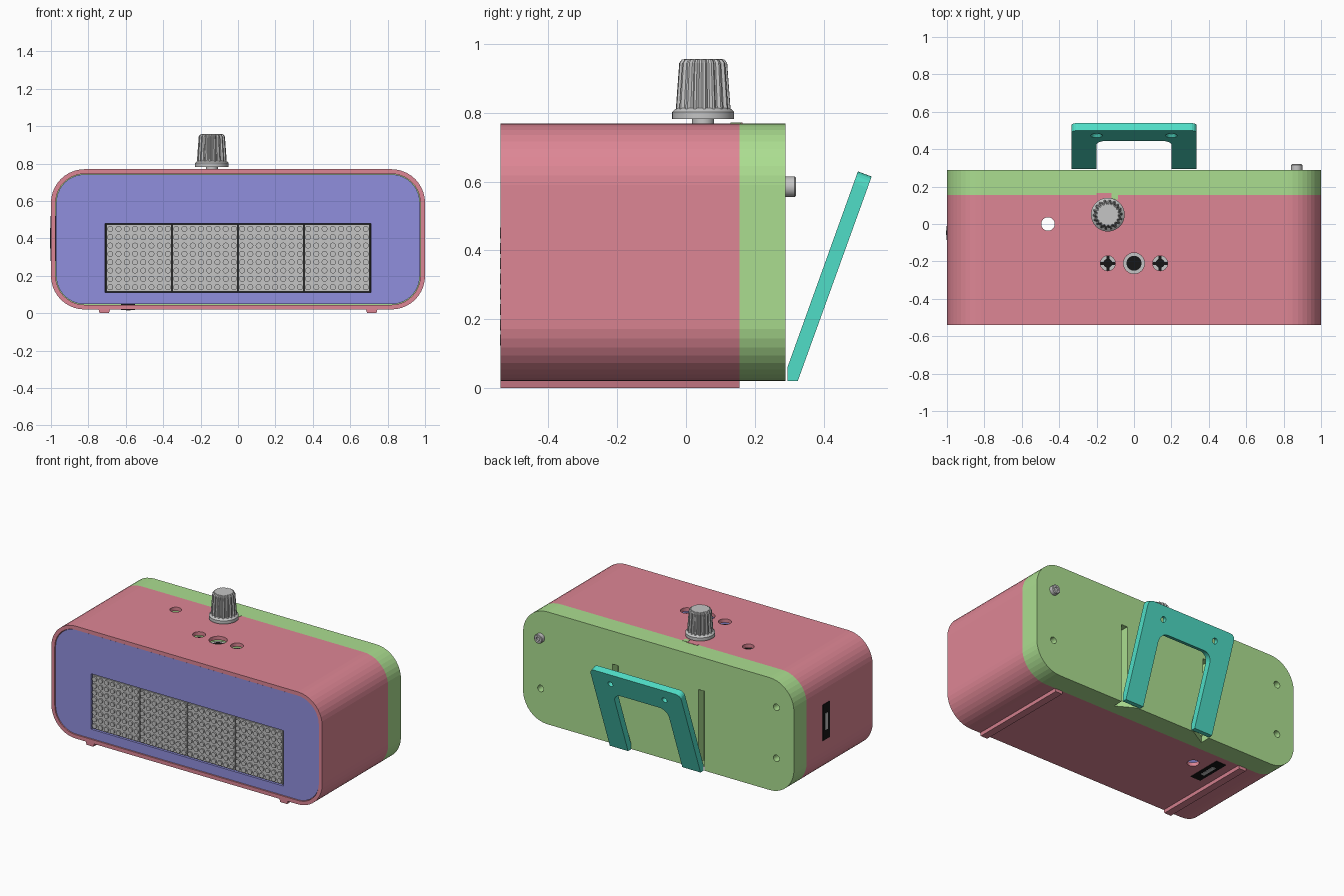
import bpy, bmesh
from math import sin, cos, pi, radians
from mathutils import Matrix

if "Cube" in bpy.data.objects:
    bpy.data.objects.remove(bpy.data.objects["Cube"])


def material(name, r, g, b):
    m = bpy.data.materials.new(name)
    m.use_nodes = True
    m.diffuse_color = (r, g, b, 1)
    m.node_tree.nodes["Principled BSDF"].inputs["Base Color"].default_value = (r, g, b, 1)
    return m


PINK = material("pink", 0.73, 0.24, 0.30)
GREEN = material("green", 0.41, 0.73, 0.28)
BLUE = material("blue", 0.28, 0.275, 0.73)
TEAL = material("teal", 0.08, 0.73, 0.57)
GREY = material("grey", 0.56, 0.56, 0.56)
BLACK = material("black", 0.008, 0.008, 0.008)


def finish(name, bm, mat):
    bmesh.ops.recalc_face_normals(bm, faces=bm.faces)
    mesh = bpy.data.meshes.new(name)
    bm.to_mesh(mesh)
    bm.free()
    ob = bpy.data.objects.new(name, mesh)
    bpy.context.collection.objects.link(ob)
    if mat:
        mesh.materials.append(mat)
    return ob


def rounded(x0, x1, z0, z1, r, seg=10):
    """Outline of a rectangle with rounded corners."""
    pts = []
    corners = [(x1 - r, z1 - r), (x0 + r, z1 - r), (x0 + r, z0 + r), (x1 - r, z0 + r)]
    for q, (cx, cz) in enumerate(corners):
        for i in range(seg + 1):
            a = (q + i / seg) * pi / 2
            pts.append((cx + r * cos(a), cz + r * sin(a)))
    return pts


def prism(name, pts, axis, a, b, mat=None):
    """Extrude a flat outline along one axis from a to b."""
    place = {"x": lambda p, t: (t, p[0], p[1]),
             "y": lambda p, t: (p[0], t, p[1]),
             "z": lambda p, t: (p[0], p[1], t)}[axis]
    bm = bmesh.new()
    ends = [[bm.verts.new(place(p, t)) for p in pts] for t in (a, b)]
    for ring in ends:
        bm.faces.new(ring)
    for i in range(len(pts)):
        j = (i + 1) % len(pts)
        bm.faces.new((ends[0][i], ends[0][j], ends[1][j], ends[1][i]))
    return finish(name, bm, mat)


def box(name, x0, x1, y0, y1, z0, z1, mat=None):
    return prism(name, [(x0, y0), (x1, y0), (x1, y1), (x0, y1)], "z", z0, z1, mat)


def lathe(name, profile, loc, mat=None, n=32, tilt=0.0, flute=0.0):
    """Stack of rings (radius, height), optionally fluted, capped at both ends."""
    bm = bmesh.new()
    rings = []
    for r, z in profile:
        rings.append([bm.verts.new((
            r * (1 - flute * (i % 4 > 1)) * cos(2 * pi * i / n),
            r * (1 - flute * (i % 4 > 1)) * sin(2 * pi * i / n), z)) for i in range(n)])
    bm.faces.new(rings[0])
    bm.faces.new(rings[-1])
    for lo, hi in zip(rings, rings[1:]):
        for i in range(n):
            j = (i + 1) % n
            bm.faces.new((lo[i], lo[j], hi[j], hi[i]))
    bm.transform(Matrix.Translation(loc) @ Matrix.Rotation(tilt, 4, "X"))
    return finish(name, bm, mat)


def cut(target, *cutters):
    for c in cutters:
        c.hide_render = True
        mod = target.modifiers.new("cut", "BOOLEAN")
        mod.operation = "DIFFERENCE"
        mod.solver = "EXACT"
        mod.object = c
        bpy.context.view_layer.objects.active = target
        bpy.context.view_layer.update()
        bpy.ops.object.modifier_apply(modifier=mod.name)
        bpy.data.objects.remove(c)


# Hollow main shell with top holes and a drain hole through the floor
shell = prism("main_shell", rounded(-1, 1, 0.02, 0.77, 0.18), "y", -0.54, 0.155, PINK)
cut(shell, prism("cavity", rounded(-0.975, 0.975, 0.045, 0.745, 0.155), "y", -0.6, 0.2),
    lathe("vent", [(0.036, -0.1), (0.036, 0.9)], (-0.46, 0, 0)))
for x, r in ((-0.14, 0.04), (0, 0.056), (0.14, 0.04)):
    cut(shell, lathe("hole", [(r, 0.7), (r, 0.8)], (x, -0.21, 0)))

# Buttons and sensor below the top holes
lathe("sensor_rim", [(0.062, 0.70), (0.062, 0.735)], (0, -0.21, 0), GREY)
lathe("sensor", [(0.04, 0.70), (0.04, 0.738)], (0, -0.21, 0), BLACK)
for x in (-0.14, 0.14):
    lathe("switch_body", [(0.045, 0.70), (0.045, 0.735)], (x, -0.21, 0), GREY)
    lathe("switch_plunger", [(0.024, 0.70), (0.024, 0.742)], (x, -0.21, 0), BLACK)
    box("switch_bar", x - 0.04, x + 0.04, -0.218, -0.202, 0.70, 0.737, BLACK)
    box("switch_bar", x - 0.008, x + 0.008, -0.25, -0.17, 0.70, 0.737, BLACK)

# Floor rails
for x in (-0.715, 0.715):
    prism("foot_rail", [(x - 0.032, 0.025), (x - 0.025, 0), (x + 0.025, 0), (x + 0.032, 0.025)],
          "y", -0.54, 0.155, PINK)

# Front panel with display window
panel = prism("front_panel", rounded(-0.972, 0.972, 0.048, 0.742, 0.152), "y", -0.535, -0.5, BLUE)
cut(panel, box("window", -0.71, 0.71, -0.6, -0.4, 0.11, 0.48))

# Four dot matrix modules
W = 0.3525
for k in range(4):
    x0 = -0.705 + k * W
    box("display_module", x0 + 0.003, x0 + W - 0.003, -0.531, -0.48, 0.117, 0.473, GREY)
    bm = bmesh.new()
    for i in range(8):
        for j in range(8):
            pos = Matrix.Translation((x0 + W * (i + 0.5) / 8, -0.535, 0.117 + 0.0445 * (j + 0.5)))
            bmesh.ops.create_cone(bm, cap_ends=True, segments=12, radius1=0.016, radius2=0.016,
                                  depth=0.012, matrix=pos @ Matrix.Rotation(pi / 2, 4, "X"))
    finish("display_dots", bm, GREY)
box("display_backing", -0.71, 0.71, -0.5, -0.48, 0.11, 0.48, BLACK)

# Back cover with screw holes and stand grooves
cover = prism("back_cover", rounded(-1, 1, 0.02, 0.77, 0.18), "y", 0.155, 0.29, GREEN)
for s in (-1, 1):
    for z in (0.245, 0.585):
        cut(cover, lathe("screw_hole", [(0.022, -0.06), (0.022, 0.06)], (s * 0.87, 0.29, z), tilt=pi / 2))
    x0, x1 = sorted((s * 0.295, s * 0.34))
    cut(cover, box("groove", x0, x1, 0.23, 0.35, 0.06, 0.55),
        prism("pocket", [(s * 0.2, 0.3), (s * 0.34, 0.3), (s * 0.34, 0.22)], "z", -0.1, 0.06))

# Round push button on the back
lathe("back_button", [(0.022, 0.04), (0.022, 0), (0.03, 0), (0.03, -0.026), (0.026, -0.03),
                      (0.014, -0.03), (0.012, -0.022)], (0.87, 0.29, 0.585), GREY, tilt=pi / 2)

# Leaning stand
side = [(0.295, 0.02), (0.295, 0.06), (0.5, 0.63), (0.54, 0.615), (0.325, 0.02)]
stand = prism("stand", side, "x", -0.335, 0.335, TEAL)
bm = bmesh.new()
bm.from_mesh(stand.data)
tops = [e for e in bm.edges if all(v.co.z > 0.6 for v in e.verts)
        and abs(e.verts[0].co.x - e.verts[1].co.x) < 0.01]
bmesh.ops.bevel(bm, geom=tops, offset=0.035, segments=5, profile=0.5, affect="EDGES")
bm.to_mesh(stand.data)
bm.free()
LEAN = radians(19.8)
opening = prism("opening", rounded(-0.2, 0.2, -0.8, 0, 0.06), "y", -0.12, 0.12)
opening.rotation_euler.x = -LEAN
opening.location = (0, 0.464, 0.47)
cut(stand, opening)
for x in (-0.2, 0.2):
    cut(stand, lathe("countersink", [(0.018, -0.06), (0.018, 0), (0.042, 0.03), (0.042, 0.06)],
                     (x, 0.488, 0.547), tilt=pi / 2 - LEAN))

# Fluted knob
KNOB = (-0.14, 0.05, 0)
lathe("knob_shaft", [(0.032, 0.75), (0.032, 0.79)], KNOB, GREY)
lathe("knob_flange", [(0.09, 0.782), (0.09, 0.803), (0.083, 0.81), (0.075, 0.815)], KNOB, GREY, n=48)
lathe("knob_grip", [(0.08, 0.81), (0.07, 0.945), (0.062, 0.956)], KNOB, GREY, n=72, flute=0.1)
lathe("knob_cap", [(0.06, 0.94), (0.056, 0.957)], KNOB, GREY)

# Small tabs where the shell and cover meet
box("shell_tab", -0.2, -0.12, 0.15, 0.165, 0.765, 0.772, PINK)
box("cover_tab", -0.12, -0.085, 0.13, 0.16, 0.765, 0.772, GREEN)

# Connector ports on the right side and underneath
box("side_port", -1.003, -0.97, -0.085, -0.01, 0.28, 0.52, BLACK)
box("side_plug", -1.006, -0.98, -0.06, -0.035, 0.345, 0.455, GREY)
box("bottom_port", -0.625, -0.55, -0.13, 0.11, 0.017, 0.05, BLACK)
box("bottom_plug", -0.6, -0.575, -0.065, 0.045, 0.014, 0.04, GREY)

# Soft shading on small turned parts
for ob in bpy.context.scene.objects:
    ob.select_set(ob.name.startswith(("knob_shaft", "knob_flange", "knob_cap", "back_button")))
bpy.ops.object.shade_smooth_by_angle(angle=radians(30))
